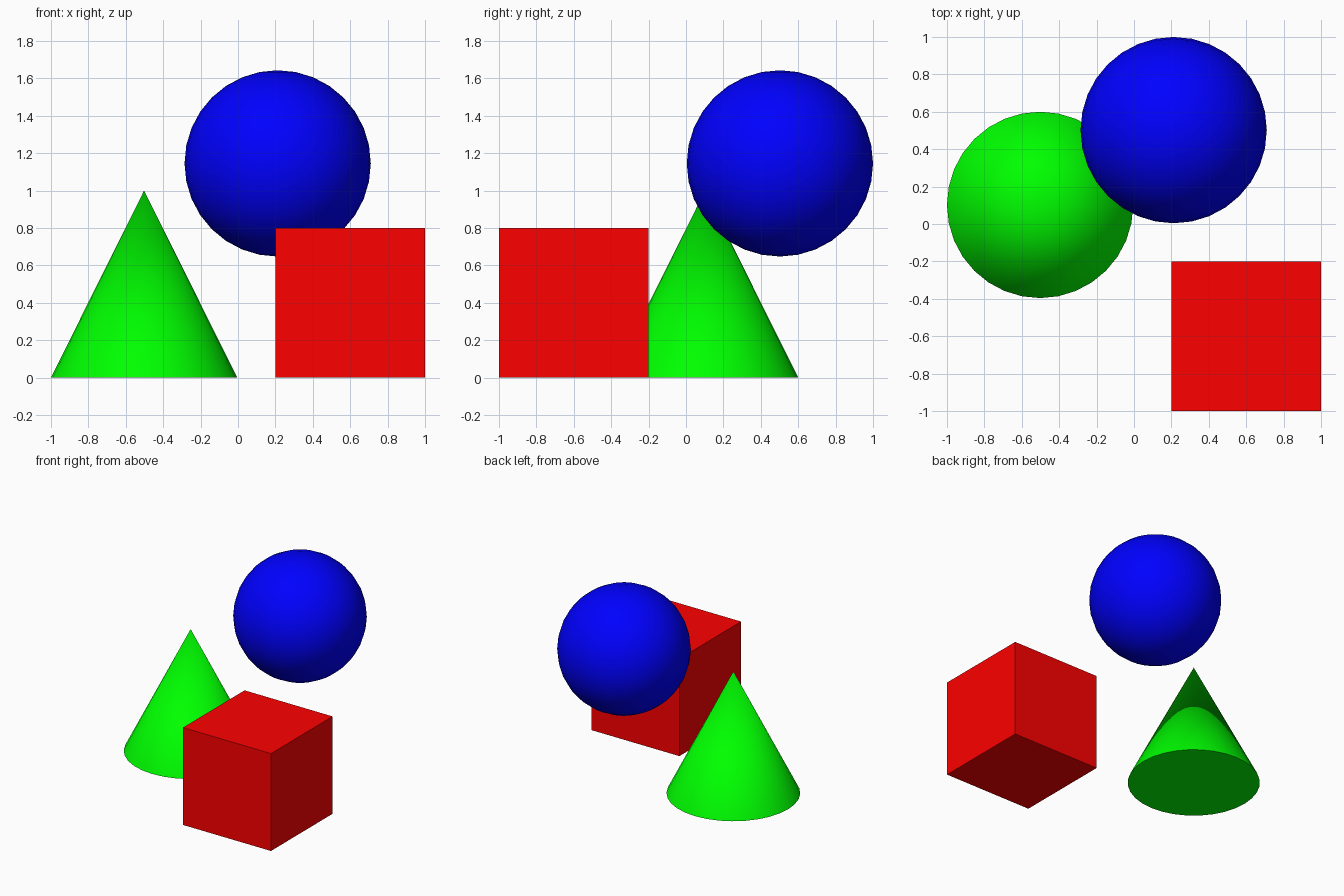
import bpy

if "Cube" in bpy.data.objects:
    bpy.data.objects.remove(bpy.data.objects["Cube"])


def finish(name, color, smooth):
    ob = bpy.context.object
    ob.name = name
    mat = bpy.data.materials.new(name + "_color")
    mat.diffuse_color = (*color, 1.0)
    mat.use_nodes = True
    mat.node_tree.nodes["Principled BSDF"].inputs["Base Color"].default_value = mat.diffuse_color
    ob.data.materials.append(mat)
    if smooth:
        bpy.ops.object.shade_smooth_by_angle()
    return ob


# Red cube, front right
bpy.ops.mesh.primitive_cube_add(size=0.8, location=(0.6, -0.6, 0.4))
finish("cube", (1, 0, 0), False)

# Green cone, left
bpy.ops.mesh.primitive_cone_add(vertices=32, radius1=0.498, radius2=0, depth=1.0,
                                location=(-0.502, 0.102, 0.5))
finish("cone", (0, 1, 0), True)

# Blue floating sphere, back
bpy.ops.mesh.primitive_uv_sphere_add(segments=32, ring_count=16, radius=0.498,
                                     location=(0.212, 0.502, 1.145))
finish("sphere", (0, 0, 1), True)
